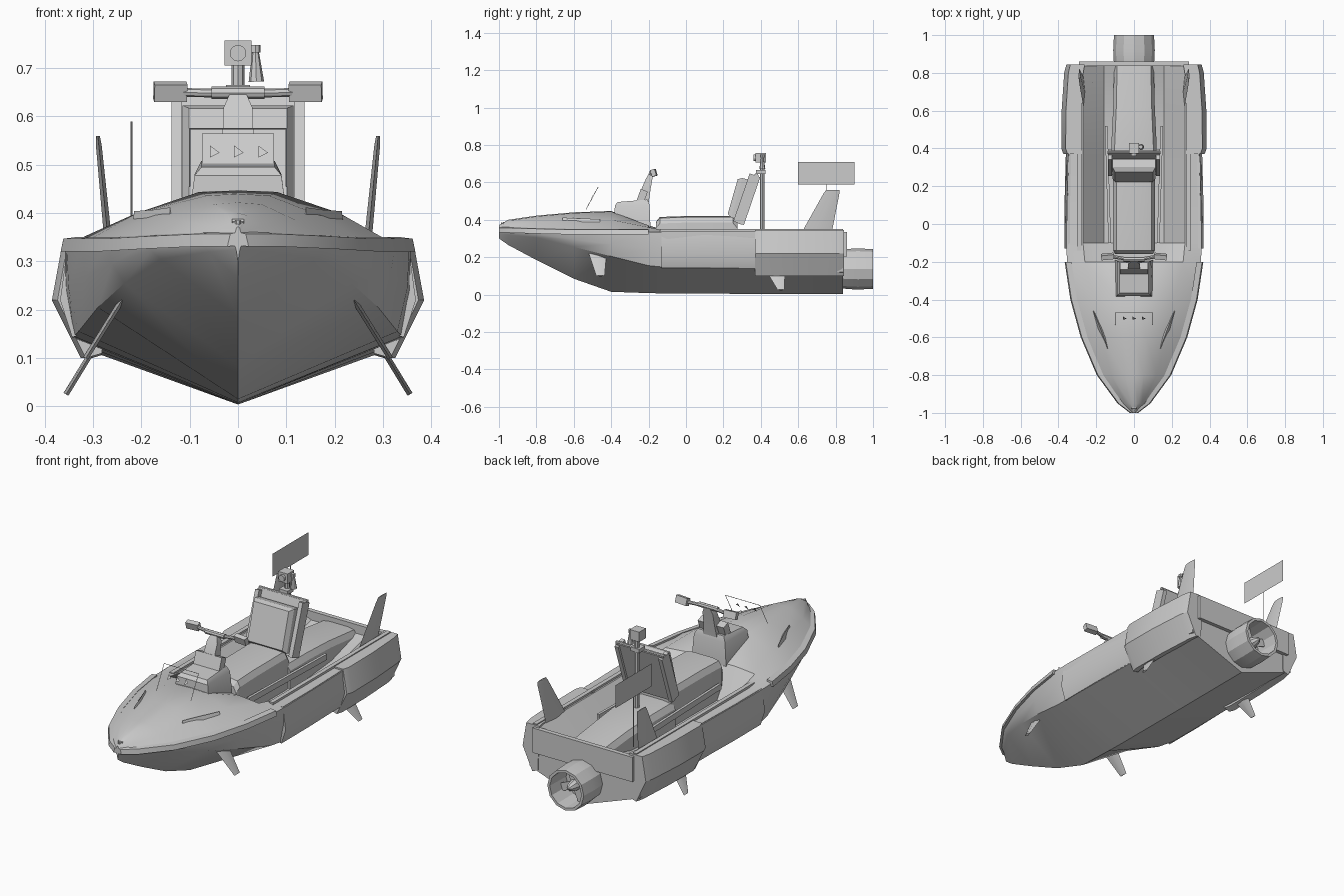
import bpy, bmesh, math
from mathutils import Vector, Euler

if "Cube" in bpy.data.objects:
    bpy.data.objects.remove(bpy.data.objects["Cube"])


def make(name, verts, faces):
    bm = bmesh.new()
    vs = [bm.verts.new(v) for v in verts]
    for f in faces:
        bm.faces.new([vs[i] for i in f])
    bmesh.ops.remove_doubles(bm, verts=bm.verts, dist=1e-5)
    bmesh.ops.recalc_face_normals(bm, faces=bm.faces)
    me = bpy.data.meshes.new(name)
    bm.to_mesh(me)
    bm.free()
    ob = bpy.data.objects.new(name, me)
    bpy.context.collection.objects.link(ob)
    return ob


def loft(name, rings):
    """Skin closed rings of equal length and cap both ends."""
    n = len(rings[0])
    verts = [p for r in rings for p in r]
    faces = [(i*n+j, i*n+(j+1) % n, (i+1)*n+(j+1) % n, (i+1)*n+j)
             for i in range(len(rings)-1) for j in range(n)]
    faces += [tuple(range(n)), tuple(range((len(rings)-1)*n, len(rings)*n))]
    return make(name, verts, faces)


def box(name, c, size, rot=(0, 0, 0)):
    e = Euler(rot)
    rings = []
    for sz in (-.5, .5):
        rings.append([Vector(c) + e.to_matrix() @ Vector((a*size[0], b*size[1], sz*size[2]))
                      for a, b in ((-.5, -.5), (.5, -.5), (.5, .5), (-.5, .5))])
    return loft(name, rings)


def tube(name, a, b, ra, rb=None, n=8):
    a, b = Vector(a), Vector(b)
    q = (b-a).to_track_quat('Z', 'Y')
    return loft(name, [[p + q @ Vector((r*math.cos(2*math.pi*k/n), r*math.sin(2*math.pi*k/n), 0))
                        for k in range(n)] for p, r in ((a, ra), (b, ra if rb is None else rb))])


def lathe_y(name, profile, z, n=12):
    return loft(name, [[(r*math.sin(2*math.pi*k/n), y, z+r*math.cos(2*math.pi*k/n))
                        for k in range(n)] for y, r in profile])


def sym(y, half):
    """Ring from a half section running from the lower centre to the upper centre."""
    return [(x, y, z) for x, z in half] + [(-x, y, z) for x, z in reversed(half) if x > 0]


# Hull, foredeck and cockpit in one skin:
# y, keel z, chine x z, gunwale x z, inner x z, crown x z, centre z
stations = [
    (-1.0, .30, .004, .325, .010, .345, .006, .36, .003, .37, .372),
    (-.95, .265, .06, .320, .075, .345, .045, .37, .02, .395, .40),
    (-.80, .185, .16, .305, .185, .340, .12, .385, .05, .418, .422),
    (-.60, .085, .235, .255, .270, .335, .17, .395, .065, .436, .440),
    (-.40, .015, .29, .205, .325, .335, .21, .40, .08, .444, .447),
    (-.20, .008, .33, .155, .355, .335, .26, .36, .15, .37, .37),
    (-.10, .006, .34, .145, .358, .335, .27, .34, .16, .22, .22),
    (.37, .004, .335, .14, .350, .335, .27, .34, .16, .22, .22),
    (.62, .004, .328, .13, .345, .335, .27, .34, .16, .23, .23),
    (.84, .004, .32, .12, .335, .335, .28, .34, .16, .29, .29)]
rings = []
for y, zk, xc, zc, xg, zg, x2, z2, x3, z3, zt in stations:
    rings.append(sym(y, [(0, zk), (xc, zc), ((xc+xg)/2+.008*min(1, xg*5), (zc+zg)/2),
                         (xg, zg), (x2, z2), (x3, z3), (0, zt)]))
loft("hull", rings)
box("transom_board", (0, .848, .27), (.58, .024, .13))

for s, side in ((1, "right"), (-1, "left")):
    # Stern sponson and midship side panel
    sp = [(.28, .345), (.362, .345), (.385, .22), (.325, .10), (.29, .11)]
    loft(side+"_sponson", [[(s*x*k, y, z) for x, z in sp]
         for y, k in ((.37, .97), (.40, 1), (.60, .995), (.80, .96), (.845, .93))])
    mp = [(.32, .333), (.352, .338), (.368, .22), (.343, .143), (.32, .15)]
    loft(side+"_side_panel", [[(s*x*k, y, z) for x, z in mp]
         for y, k in ((-.13, 1), (.1, 1.0), (.38, .98))])
    # Bow rub rail following the gunwale
    rail = []
    for t in stations[:6]:
        x, z = t[4]+.006, t[5]
        rail.append([(s*max(0, x-.03), t[0], z-.012), (s*(x+.006), t[0], z-.014),
                     (s*x, t[0], z+.012), (s*max(0, x-.03), t[0], z+.016)])
    loft(side+"_bow_rail", rail)
    # Inner gunwale rail and foot rail
    box(side+"_gunwale_rail", (s*.29, .35, .343), (.022, .98, .014))
    box(side+"_foot_rail", (s*.138, .21, .30), (.014, .62, .03), (0, 0, -s*.03))
    # Foredeck vents
    loft(side+"_deck_vent", [[(s*(x-w), y, z), (s*(x+w), y, z-.006), (s*x, y, z+.012)]
         for x, y, w, z in ((.14, -.66, .002, .40), (.175, -.56, .014, .395), (.215, -.46, .002, .392))])
    # Tail fin
    loft(side+"_tail_fin", [[(s*(x-w), (a+b)/2, z), (s*x, a, z), (s*(x+w), (a+b)/2, z), (s*x, b, z)]
         for x, w, a, b, z in ((.268, .008, .62, .78, .335), (.288, .006, .735, .82, .54),
                               (.29, .004, .75, .82, .56))])
    # Underwater fins, front and rear
    for tag, sec in (("front", ((.24, .22, -.52, -.425), (.315, .10, -.48, -.435))),
                     ("rear", ((.295, .125, .43, .53), (.356, .025, .49, .525)))):
        loft(f"{side}_{tag}_foil", [[(s*(x-.005), (a+b)/2, z-.003), (s*x, a, z),
             (s*(x+.005), (a+b)/2, z+.003), (s*x, b, z)] for x, z, a, b in sec])
    # Handlebar arm and grip
    tube(side+"_handlebar_arm", (s*.04, -.185, .648), (s*.12, -.172, .65), .009)
    box(side+"_grip", (s*.14, -.172, .651), (.068, .025, .037), (.3, 0, -s*.1))
    # Backrest bolster
    box(side+"_backrest_bolster", (s*.127, .325, .51), (.022, .06, .27), (-.33, 0, 0))

# Seat and rear engine cover
def bench(name, secs):
    loft(name, [sym(y, [(0, .2), (w, .2), (w, z-.035), (w*.85, z-.006), (w*.5, z), (0, z)])
                for y, w, z in secs])
bench("seat", [(-.16, .10, .39), (-.14, .11, .415), (0, .11, .42), (.25, .11, .42), (.275, .105, .39)])
bench("engine_cover", [(.26, .12, .35), (.42, .12, .35), (.62, .11, .335), (.84, .105, .31)])

# Backrest
box("backrest_frame", (0, .333, .51), (.275, .022, .28), (-.33, 0, 0))
loft("backrest_cushion", [[Vector((0, .315, .505)) + Euler((-.28, 0, 0)).to_matrix() @ Vector((x*k, y, z*k))
     for x, z in ((-.115, -.11), (.115, -.11), (.115, .11), (-.115, .11))]
     for y, k in ((0, 1), (-.045, 1), (-.068, .88))])
tube("backrest_top_bar", (-.14, .378, .643), (.14, .378, .643), .008)

# Mast with camera head and horn
tube("mast", (0, .408, .3), (0, .408, .71), .013)
box("mast_collar", (0, .40, .655), (.05, .05, .02))
box("camera_head", (0, .40, .731), (.055, .055, .052))
tube("camera_lens", (0, .375, .731), (0, .36, .731), .017, n=12)
tube("mast_horn", (.038, .408, .672), (.036, .408, .735), .016, .007)
tube("mast_horn_cap", (.036, .408, .732), (.036, .408, .748), .011)

# Console, dash and steering column
loft("console", [[(-w, a, z0), (w, a, z0), (w, b, z1), (-w, b, z1)]
     for w, a, b, z0, z1 in ((.10, -.385, -.19, .40, .36), (.09, -.38, -.195, .478, .48),
                             (.076, -.365, -.205, .495, .508))])
box("dash", (0, -.235, .525), (.15, .04, .07), (-.35, 0, 0))
loft("steering_column", [[(-w, a, z), (w, a, z), (w, b, z), (-w, b, z)]
     for w, a, b, z in ((.04, -.26, -.20, .49), (.032, -.24, -.19, .56), (.03, -.215, -.18, .618),
                        (.018, -.20, -.175, .645))])
tube("handlebar_hub", (-.055, -.187, .649), (.055, -.187, .649), .013)

# Fine screen frame with three small pointers on the foredeck
lo, hi = (-.535, .455), (-.47, .575)
for x in (-.1, .1):
    tube("screen_post", (x, *lo), (x, *hi), .0015, n=4)
tube("screen_top", (-.1, *hi), (.1, *hi), .0015, n=4)
for x in (-.05, 0, .05):
    make("screen_pointer", [(x-.008, -.507, .515), (x+.012, -.502, .525), (x-.008, -.49, .54)], [(0, 1, 2)])

# Bow eye
tube("bow_post", (0, -.985, .31), (0, -.985, .385), .006, n=6)
tube("bow_eye", (-.012, -.975, .383), (.012, -.975, .383), .005, n=6)

# Flag and thin pole
make("flag", [(-.22, .6, .59), (-.22, .9, .59), (-.22, .9, .71), (-.22, .6, .71)], [(0, 1, 2, 3)])
tube("flag_pole", (-.22, .75, .33), (-.22, .75, .59), .002, n=4)

# Jet nozzle with propeller
lathe_y("jet_nozzle", [(.82, .10), (.86, .107), (.92, .110), (1.0, .106), (1.0, .092), (.87, .088)], .137)
lathe_y("propeller_hub", [(.86, .028), (.93, .028), (.965, .018), (.98, .004)], .137, 8)
for k in range(4):
    a = k*math.pi/2 + .4
    box("propeller_blade", (.055*math.sin(a), .915, .137+.055*math.cos(a)), (.04, .006, .065),
        Euler((0, a, 0)).to_matrix().to_euler())

# Smooth shading that keeps hard edges
bpy.ops.object.select_all(action='SELECT')
bpy.context.view_layer.objects.active = bpy.data.objects["hull"]
bpy.ops.object.shade_smooth_by_angle(angle=math.radians(28))
